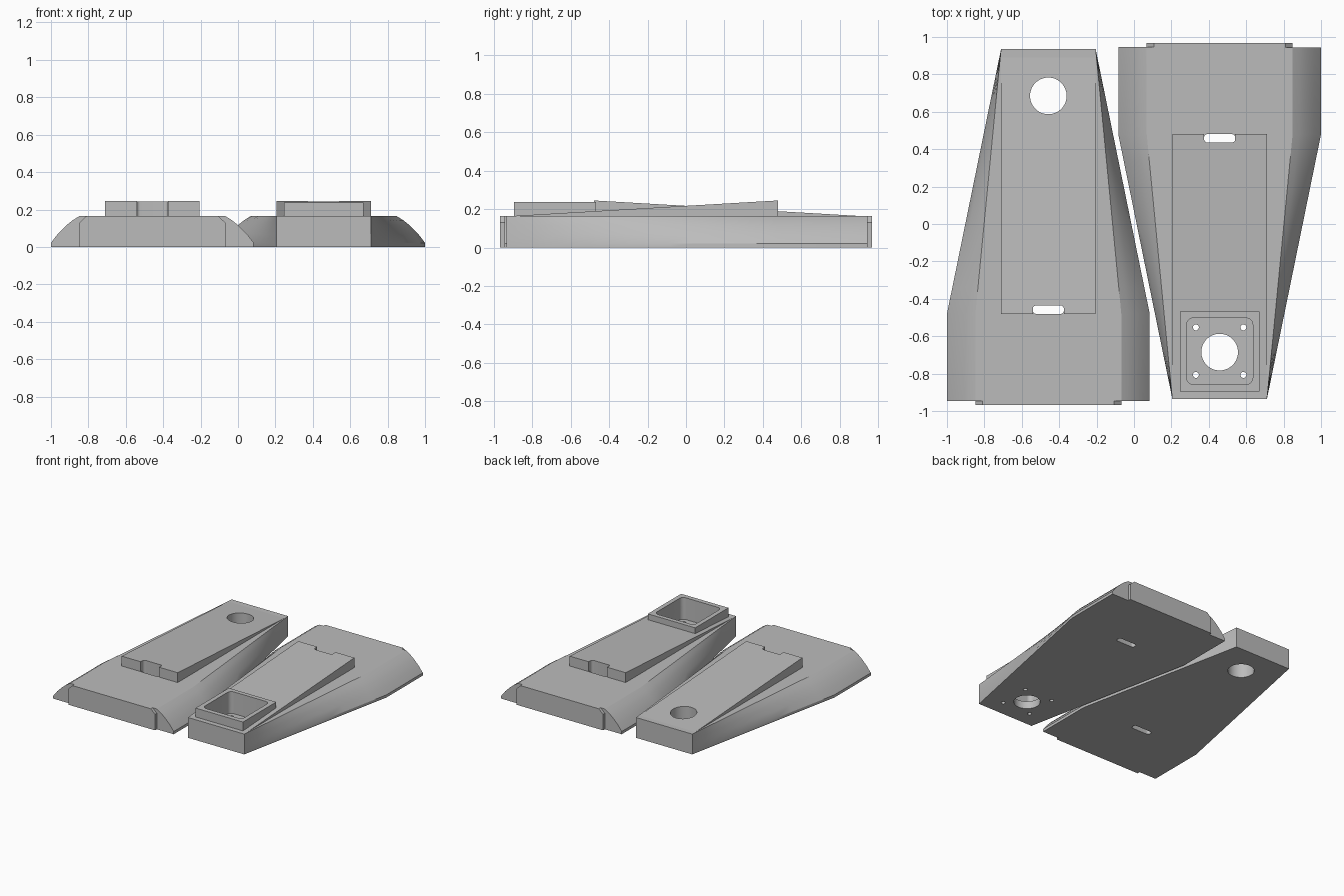
import bpy, bmesh, math
from mathutils import Matrix

cube = bpy.data.objects.get("Cube")
if cube:
    bpy.data.objects.remove(cube, do_unlink=True)

grey = bpy.data.materials.new("plain grey")
grey.use_nodes = True
grey.diffuse_color = (0.5, 0.5, 0.5, 1)
grey.node_tree.nodes["Principled BSDF"].inputs["Base Color"].default_value = (0.5, 0.5, 0.5, 1)

TOP = 0.165      # height of the base slab
WIDE = -0.48     # y where the taper starts
TOE = 0.935      # y of the narrow end


def loft(name, rings):
    """Solid through a list of equal-length closed rings."""
    bm = bmesh.new()
    loops = [[bm.verts.new(p) for p in ring] for ring in rings]
    n = len(loops[0])
    for a, b in zip(loops, loops[1:]):
        for i in range(n):
            j = (i + 1) % n
            bm.faces.new((a[i], a[j], b[j], b[i]))
    bm.faces.new(loops[0])
    bm.faces.new(loops[-1])
    bmesh.ops.recalc_face_normals(bm, faces=bm.faces)
    mesh = bpy.data.meshes.new(name)
    bm.to_mesh(mesh)
    bm.free()
    mesh.materials.append(grey)
    obj = bpy.data.objects.new(name, mesh)
    bpy.context.collection.objects.link(obj)
    return obj


def rounded(name, x, y, hx, hy, r, z0, z1, steps=8):
    """Upright prism with a rounded rectangular outline (r = hx = hy gives a cylinder)."""
    outline = []
    for k, (sx, sy) in enumerate(((1, 1), (-1, 1), (-1, -1), (1, -1))):
        for s in range(steps + 1):
            a = (k + s / steps) * math.pi / 2
            p = (x + sx * (hx - r) + r * math.cos(a), y + sy * (hy - r) + r * math.sin(a))
            if not outline or math.dist(p, outline[-1]) > 1e-5:
                outline.append(p)
    if math.dist(outline[0], outline[-1]) < 1e-5:
        outline.pop()
    return loft(name, [[(px, py, z) for px, py in outline] for z in (z0, z1)])


def box(name, x0, x1, y0, y1, z0, z1):
    return loft(name, [[(x0, y0, z), (x1, y0, z), (x1, y1, z), (x0, y1, z)] for z in (z0, z1)])


def cut(obj, cutters):
    for c in cutters:
        mod = obj.modifiers.new("cut", 'BOOLEAN')
        mod.operation, mod.object, mod.solver = 'DIFFERENCE', c, 'EXACT'
    deps = bpy.context.evaluated_depsgraph_get()
    mesh = bpy.data.meshes.new_from_object(obj.evaluated_get(deps))
    obj.modifiers.clear()
    obj.data = mesh


def section(y):
    """Outline of the base slab: curved flanks that straighten toward the toe."""
    t = max(0, (y - WIDE) / (TOE - WIDE))
    flank = [(0.542, 0), (0.542, 0.022), (0.505, 0.07), (0.46, 0.115), (0.425, 0.143), (0.39, TOP)]
    half = [(x + (0.253 - x) * t, z) for x, z in flank]
    return [(x, y, z) for x, z in half] + [(-x, y, z) for x, z in reversed(half)]


def build_pad(prefix, with_socket):
    # Tapered slab
    ys = [-0.945] + [WIDE + (TOE - WIDE) * i / 10 for i in range(11)]
    base = loft(prefix + "_base", [section(y) for y in ys])
    # Heel plate with clipped upper corners
    heel_half = [(0.39, 0), (0.39, 0.13), (0.352, TOP)]
    heel = heel_half + [(-x, z) for x, z in reversed(heel_half)]
    plate = loft(prefix + "_heel_plate", [[(x, y, z) for x, z in heel] for y in (-0.968, -0.94)])
    # Sloping raised deck
    side = [(WIDE, 0.1), (WIDE, 0.245), (TOE - 0.01, 0.163), (TOE - 0.01, 0.1)]
    deck = loft(prefix + "_deck", [[(x, y, z) for y, z in side] for x in (-0.252, 0.252)])
    parts = [base, plate, deck]

    # Cable slot and round opening
    slot = rounded("slot_cutter", 0, -0.458, 0.083, 0.0225, 0.018, -0.1, 0.5)
    notch = rounded("notch_cutter", 0, -0.4855, 0.083, 0.05, 0.018, 0.05, 0.5)
    hole = rounded("hole_cutter", 0, 0.685, 0.098, 0.098, 0.098, -0.1, 0.5, 12)
    cutters = [hole]
    if with_socket:
        # Square socket with a rounded pocket and screw holes
        parts.append(box(prefix + "_socket", -0.213, 0.213, 0.468, 0.895, 0.1, 0.237))
        cutters.append(rounded("pocket_cutter", 0, 0.68, 0.177, 0.177, 0.035, 0.06, 0.5))
        for sx in (-1, 1):
            for sy in (-1, 1):
                cutters.append(rounded("screw_cutter", sx * 0.127, 0.68 + sy * 0.127,
                                       0.016, 0.016, 0.016, -0.1, 0.5, 4))
    cut(base, cutters + [slot])
    cut(deck, cutters + [notch])
    if with_socket:
        cut(parts[-1], cutters)
    for c in cutters + [slot, notch]:
        bpy.data.objects.remove(c, do_unlink=True)
    return parts


def place(parts, x, turn):
    for p in parts:
        p.data.transform(Matrix.Translation((x, 0, 0)) @ Matrix.Rotation(turn, 4, 'Z'))


pads = build_pad("right_pad", False)
place(pads, -0.458, 0)
socket_pad = build_pad("left_pad", True)
place(socket_pad, 0.458, math.pi)

# Smooth curved flanks and holes, keep edges sharp
bpy.ops.object.select_all(action='DESELECT')
for o in pads + socket_pad:
    o.select_set(True)
bpy.context.view_layer.objects.active = pads[0]
bpy.ops.object.shade_smooth_by_angle(angle=math.radians(25))
